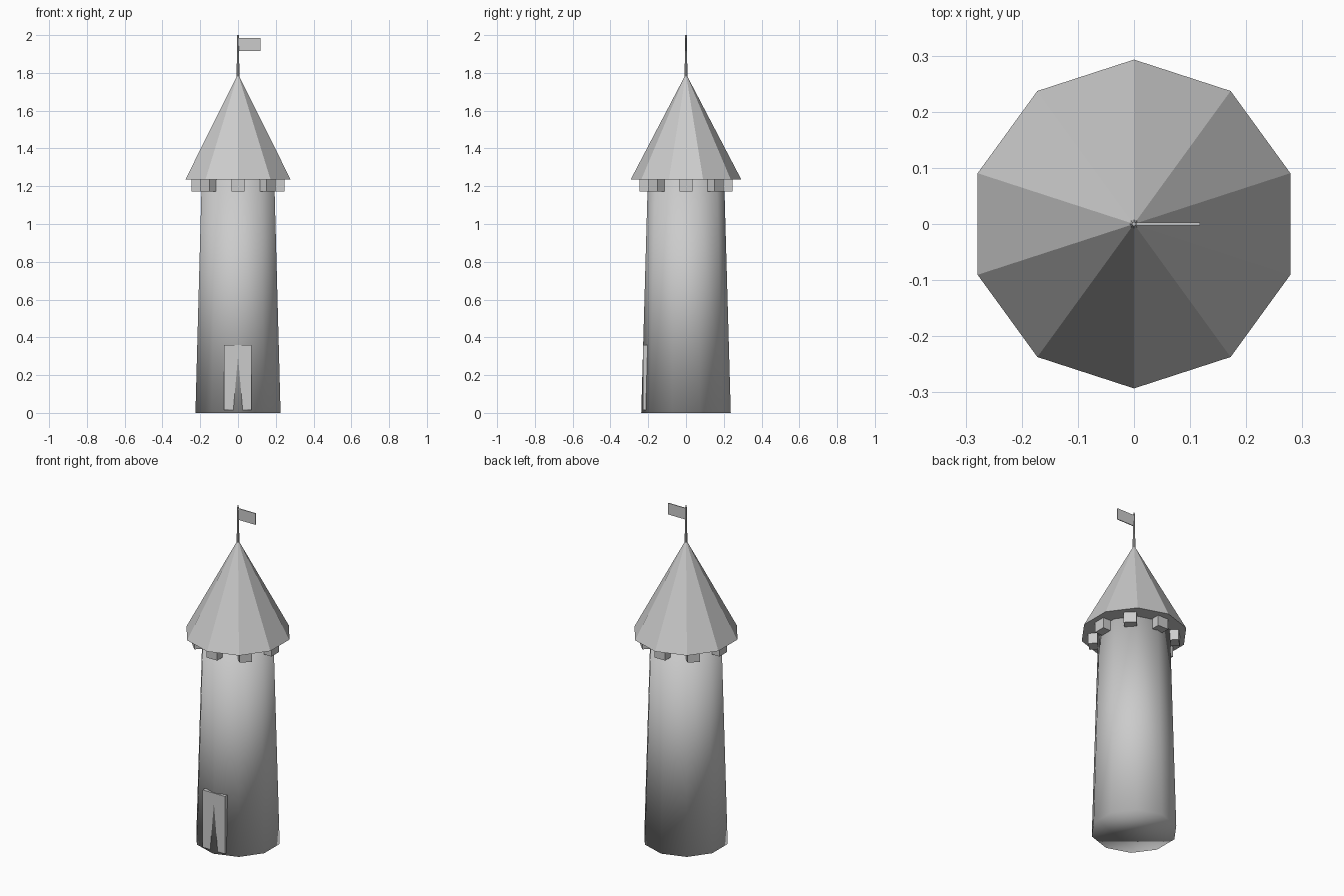
import bpy
from math import cos, sin, pi

if "Cube" in bpy.data.objects:
    bpy.data.objects.remove(bpy.data.objects["Cube"])


def cone(name, sides, r1, r2, z1, z2):
    # first vertex of the cone primitive lies on the +y axis
    bpy.ops.mesh.primitive_cone_add(vertices=sides, radius1=r1, radius2=r2,
                                    depth=z2 - z1, location=(0, 0, (z1 + z2) / 2))
    ob = bpy.context.object
    ob.name = name
    return ob


def box(name, size, loc, turn=0):
    bpy.ops.mesh.primitive_cube_add(size=1, location=loc, rotation=(0, 0, turn))
    ob = bpy.context.object
    ob.name = name
    ob.scale = size
    return ob


# Tapered ten-sided wall, fully smooth shaded
cone("tower_wall", 10, 0.237, 0.202, 0, 1.235)
bpy.ops.object.shade_smooth()

# Faceted pointed roof
cone("roof", 10, 0.293, 0, 1.235, 1.795)

# Ring of eight blocks under the eaves
for i in range(8):
    a = i * pi / 4
    box(f"eave_block_{i + 1}", (0.05, 0.07, 0.07),
        (0.222 * cos(a), 0.222 * sin(a), 1.207), a)

# Door slab, pierced by the front ridge of the wall
box("door", (0.147, 0.03, 0.345), (-0.001, -0.2135, 0.187))

# Flag pole and flag
cone("flag_pole", 8, 0.008, 0.004, 1.77, 2.0)
box("flag", (0.116, 0.005, 0.068), (0.06, 0, 1.95))
